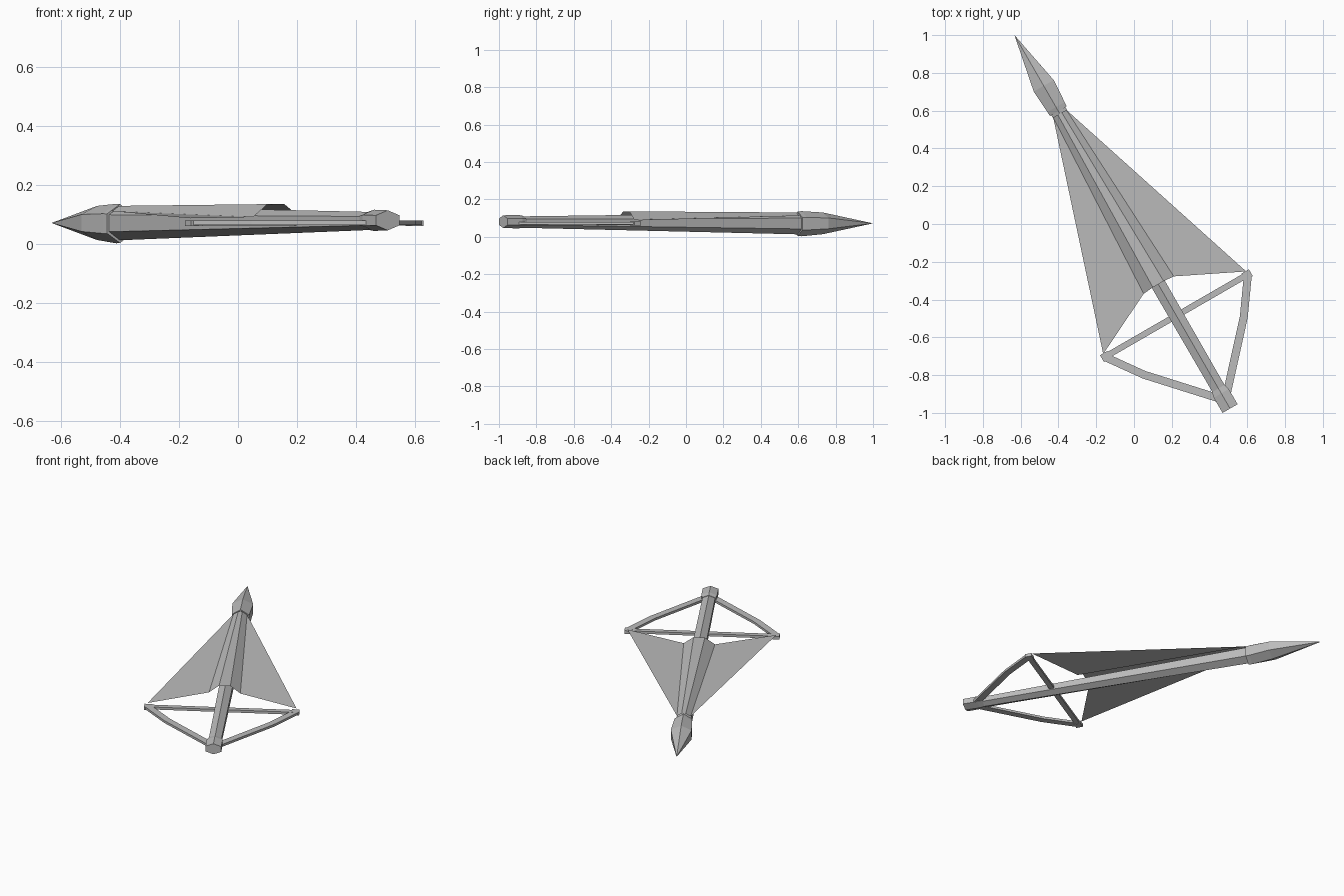
import bpy
import bmesh
import math
from mathutils import Vector

cube = bpy.data.objects.get("Cube")
if cube:
    bpy.data.objects.remove(cube, do_unlink=True)

# One flat grey for everything
grey = bpy.data.materials.new("plain grey")
grey.use_nodes = True
GREY = (0.5, 0.5, 0.5, 1)
grey.diffuse_color = GREY
grey.node_tree.nodes["Principled BSDF"].inputs["Base Color"].default_value = GREY

# The model lies diagonally: u runs from nose to tail, v to its side
TIP = Vector((-0.633, 1.0, 0))
ALONG = Vector((math.sin(math.radians(30)), -math.cos(math.radians(30)), 0))
SIDE = Vector((-ALONG.y, ALONG.x, 0))


def place(u, v, z):
    return TIP + ALONG * u + SIDE * v + Vector((0, 0, z))


def finish(name, bm, closed=True):
    if closed:
        bmesh.ops.recalc_face_normals(bm, faces=bm.faces)
    else:
        for f in bm.faces:
            f.normal_update()
            if f.normal.z < 0:
                f.normal_flip()
    mesh = bpy.data.meshes.new(name)
    bm.to_mesh(mesh)
    bm.free()
    mesh.materials.append(grey)
    obj = bpy.data.objects.new(name, mesh)
    bpy.context.collection.objects.link(obj)
    return obj


def loft(name, rings):
    """Skin a list of equal-length point rings and close both ends."""
    bm = bmesh.new()
    loops = [[bm.verts.new(p) for p in ring] for ring in rings]
    n = len(loops[0])
    for a, b in zip(loops, loops[1:]):
        for i in range(n):
            j = (i + 1) % n
            bm.faces.new((a[i], a[j], b[j], b[i]))
    bm.faces.new(loops[0])
    bm.faces.new(loops[-1])
    bmesh.ops.remove_doubles(bm, verts=bm.verts, dist=0.0002)
    return finish(name, bm)


def hexagon(u, half_w, half_h, z):
    """Six-sided section with a corner on top and upright sides."""
    ring = []
    for i in range(6):
        a = math.radians(90 + 60 * i)
        ring.append(place(u, math.cos(a) * half_w / math.cos(math.pi / 6),
                          z + math.sin(a) * half_h))
    return ring


def hex_part(name, sections):
    return loft(name, [hexagon(*s) for s in sections])


def strip(name, path, half_w, z0, z1):
    """Flat rectangular bar following (u, v) points with mitred corners."""
    pts = [Vector(p) for p in path]
    rings = []
    for i, p in enumerate(pts):
        dirs = [(b - a).normalized() for a, b in zip(pts, pts[1:])][max(i - 1, 0):i + 1]
        d = sum(dirs, Vector((0, 0))).normalized()
        n = Vector((-d.y, d.x)) * half_w / d.dot(dirs[0])
        l, r = p + n, p - n
        rings.append([place(l.x, l.y, z0), place(r.x, r.y, z0),
                      place(r.x, r.y, z1), place(l.x, l.y, z1)])
    return loft(name, rings)


# Nose, shaft and tail cap
hex_part("nose", [(0, 0.0001, 0.0001, 0.072), (0.31, 0.061, 0.058, 0.072),
                  (0.44, 0.053, 0.067, 0.07), (0.465, 0.051, 0.066, 0.07)])
hex_part("shaft", [(0.45, 0.043, 0.058, 0.071), (2.2, 0.037, 0.03, 0.079)])
hex_part("tail_cap", [(2.16, 0.039, 0.032, 0.08), (2.19, 0.046, 0.036, 0.081),
                      (2.283, 0.046, 0.034, 0.081)])

# Crossbar with end blocks and bent braces
strip("crossbar", [(1.715, -0.44), (1.715, 0.44)], 0.016, 0.063, 0.079)
for side, label in ((1, "left"), (-1, "right")):
    strip(label + "_end_block", [(1.715, 0.41 * side), (1.715, 0.455 * side)],
          0.021, 0.061, 0.081)
    strip(label + "_brace",
          [(1.725, 0.43 * side), (1.9, 0.305 * side), (2.2, 0.03 * side)],
          0.021, 0.065, 0.08)

# Folded sheet: raised spine in the middle, a wing on each side
front = [(0.48, 0.012, 0.13), (0.48, 0.04, 0.112)]
rear = [(1.523, 0.033, 0.136), (1.528, 0.092, 0.092)]
wing_tip = (1.697, 0.437, 0.088)


def sheet(name, polygons):
    bm = bmesh.new()
    for poly in polygons:
        bm.faces.new([bm.verts.new(place(*p)) for p in poly])
    return finish(name, bm, closed=False)


def mirrored(points, side):
    return [(u, v * side, z) for u, v, z in points]


sheet("spine_top", [mirrored([front[0], rear[0]], 1) + mirrored([rear[0], front[0]], -1)])
for side, label in ((1, "left"), (-1, "right")):
    sheet(label + "_spine_side", [mirrored([front[0], front[1], rear[1], rear[0]], side)])
    sheet(label + "_wing", [mirrored([front[1], wing_tip, rear[1]], side)])
